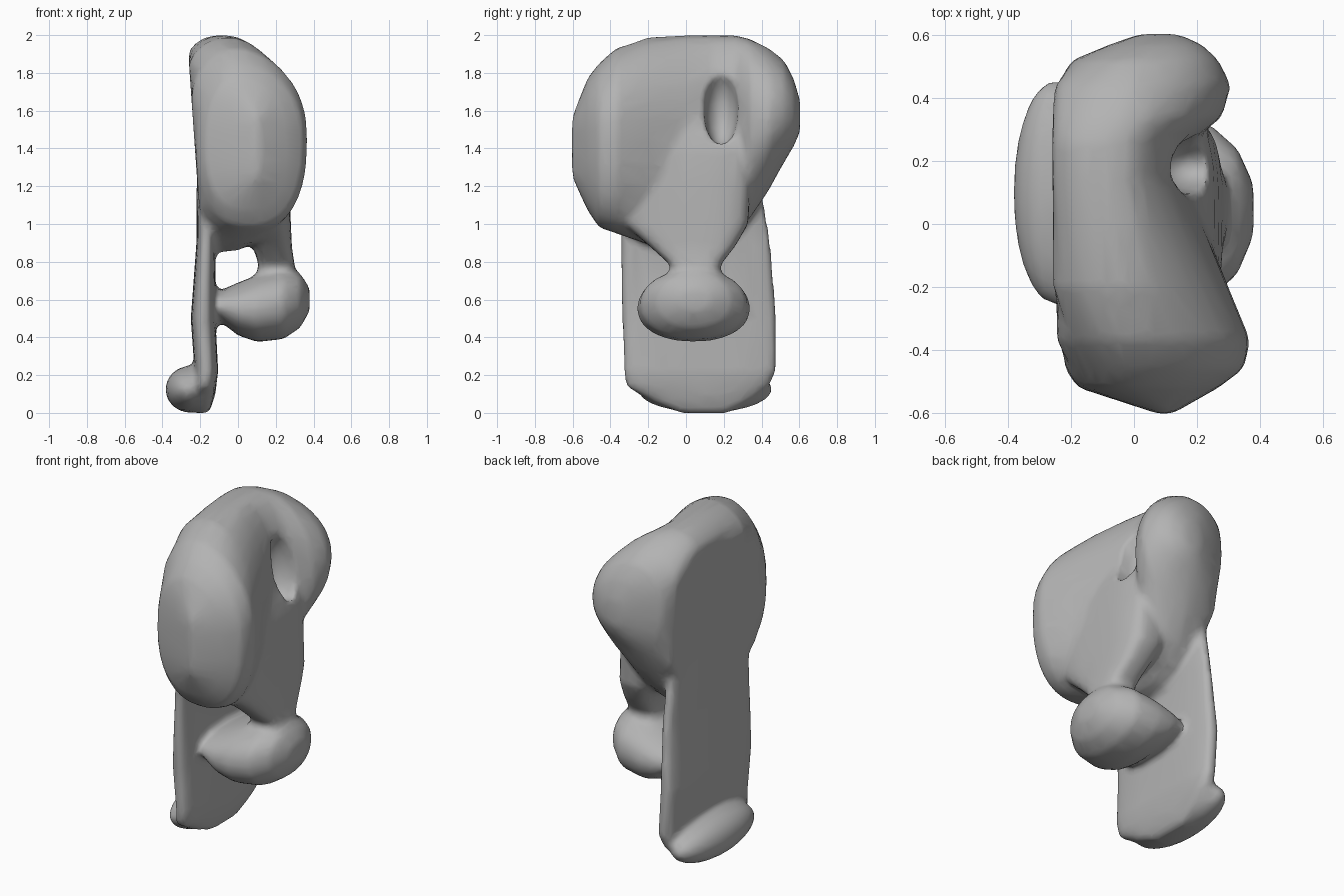
import bpy, bmesh
from math import cos, sin, pi, copysign, radians

if "Cube" in bpy.data.objects:
    bpy.data.objects.remove(bpy.data.objects["Cube"], do_unlink=True)

grey = bpy.data.materials.new("plain_grey")
grey.use_nodes = True
colour = (0.45, 0.45, 0.45, 1)
grey.diffuse_color = colour
grey.node_tree.nodes["Principled BSDF"].inputs["Base Color"].default_value = colour


def loft(name, axis, sections, power=2.4, steps=32):
    """Skin superellipse rings; section = (position, u0, u1, v0, v1)."""
    bm = bmesh.new()
    rings = []
    for pos, u0, u1, v0, v1 in sections:
        ring = []
        for i in range(steps):
            a = 2 * pi * i / steps
            c, s = cos(a), sin(a)
            co = [(u0 + u1) / 2 + (u1 - u0) / 2 * copysign(abs(c) ** (2 / power), c),
                  (v0 + v1) / 2 + (v1 - v0) / 2 * copysign(abs(s) ** (2 / power), s)]
            co.insert(axis, pos)
            ring.append(bm.verts.new(co))
        rings.append(ring)
    for a, b in zip(rings, rings[1:]):
        for i in range(steps):
            j = (i + 1) % steps
            bm.faces.new((a[i], a[j], b[j], b[i]))
    bm.faces.new(rings[0])
    bm.faces.new(rings[-1])
    bmesh.ops.recalc_face_normals(bm, faces=bm.faces)
    return finish(name, bm)


def ellipsoid(name, centre, radii):
    bm = bmesh.new()
    bmesh.ops.create_uvsphere(bm, u_segments=32, v_segments=16, radius=1)
    bmesh.ops.scale(bm, vec=radii, verts=bm.verts)
    bmesh.ops.translate(bm, vec=centre, verts=bm.verts)
    return finish(name, bm)


def finish(name, bm):
    mesh = bpy.data.meshes.new(name)
    bm.to_mesh(mesh)
    bm.free()
    ob = bpy.data.objects.new(name, mesh)
    bpy.context.collection.objects.link(ob)
    mesh.materials.append(grey)
    return ob


def apply(ob, kind, **settings):
    mod = ob.modifiers.new(kind.lower(), kind)
    for key, value in settings.items():
        setattr(mod, key, value)
    bpy.context.view_layer.objects.active = ob
    bpy.ops.object.modifier_apply(modifier=mod.name)


# Upper mass: bulky front, thin waist, rounded back lobe
upper = loft("upper_mass", 1, [
    (-0.605, 0.08, 0.12, 1.25, 1.57),
    (-0.52, -0.18, 0.27, 1.07, 1.78),
    (-0.46, -0.22, 0.35, 0.98, 1.86),
    (-0.37, -0.28, 0.37, 0.95, 1.94),
    (-0.20, -0.35, 0.30, 0.89, 1.99),
    (0.00, -0.36, 0.22, 0.85, 2.00),
    (0.14, -0.36, 0.17, 0.88, 2.00),
    (0.26, -0.36, 0.18, 0.95, 2.00),
    (0.34, -0.36, 0.28, 1.03, 1.98),
    (0.44, -0.31, 0.31, 1.18, 1.93),
    (0.52, -0.20, 0.27, 1.32, 1.87),
    (0.57, -0.08, 0.22, 1.40, 1.78),
    (0.605, 0.02, 0.14, 1.48, 1.66)])
# Flat leaning side, sloping top on the other side, raised lobe underside
for v in upper.data.vertices:
    out = max(0, v.co.x)
    v.co.z -= 0.7 * out * max(0, v.co.z - 1.5)
    if v.co.y > 0.3:
        v.co.z += out * max(0, 1.6 - v.co.z)
    v.co.x = max(v.co.x, -0.20 - 0.07 * (v.co.z - 1))

# Tapering sheet that narrows into the neck
neck = loft("neck", 2, [
    (0.66, 0.08, 0.30, -0.09, 0.19),
    (0.78, 0.11, 0.30, -0.08, 0.18),
    (0.88, 0.08, 0.285, -0.19, 0.26),
    (1.00, 0.02, 0.28, -0.33, 0.33),
    (1.20, 0.00, 0.27, -0.38, 0.34),
    (1.38, 0.00, 0.255, -0.37, 0.35),
    (1.48, 0.00, 0.23, -0.34, 0.32),
    (1.68, 0.00, 0.15, -0.30, 0.10)], power=3.5)

# Broad bulb below the neck, thinning toward the plate
bulb = loft("bulb", 0, [
    (-0.17, -0.08, 0.24, 0.54, 0.60),
    (-0.09, -0.22, 0.31, 0.48, 0.65),
    (0.00, -0.25, 0.335, 0.41, 0.69),
    (0.10, -0.26, 0.34, 0.375, 0.73),
    (0.24, -0.24, 0.32, 0.39, 0.76),
    (0.33, -0.16, 0.24, 0.45, 0.74),
    (0.38, -0.04, 0.13, 0.54, 0.66)], power=2.2)

# Upright plate and the swelling at its foot
plate = loft("plate", 2, [
    (0.00, -0.23, -0.15, -0.03, 0.22),
    (0.06, -0.24, -0.135, -0.18, 0.34),
    (0.14, -0.24, -0.115, -0.32, 0.44),
    (0.22, -0.23, -0.105, -0.33, 0.48),
    (0.50, -0.25, -0.12, -0.34, 0.48),
    (0.90, -0.22, -0.12, -0.35, 0.45),
    (1.20, -0.22, -0.12, -0.34, 0.40)], power=3.2)
foot = ellipsoid("foot_swelling", (-0.25, 0.10, 0.125), (0.135, 0.36, 0.125))

# Fuse the parts into one rounded skin
bpy.ops.object.select_all(action="DESELECT")
for part in (upper, neck, bulb, plate, foot):
    part.select_set(True)
bpy.context.view_layer.objects.active = upper
bpy.ops.object.join()
body = upper
body.name = "rounded_body"
apply(body, "REMESH", mode="VOXEL", voxel_size=0.018)

# Hollow between the back lobe and the sheet
cutter = ellipsoid("hollow_cutter", (0.18, 0.185, 1.61), (0.13, 0.09, 0.20))
apply(body, "BOOLEAN", operation="DIFFERENCE", object=cutter, solver="EXACT")
bpy.data.objects.remove(cutter, do_unlink=True)

apply(body, "REMESH", mode="VOXEL", voxel_size=0.016)
apply(body, "SMOOTH", factor=0.5, iterations=8)
apply(body, "DECIMATE", ratio=0.1)
body.data.materials.clear()
body.data.materials.append(grey)
bpy.ops.object.select_all(action="DESELECT")
body.select_set(True)
bpy.ops.object.shade_smooth_by_angle(angle=radians(35))
